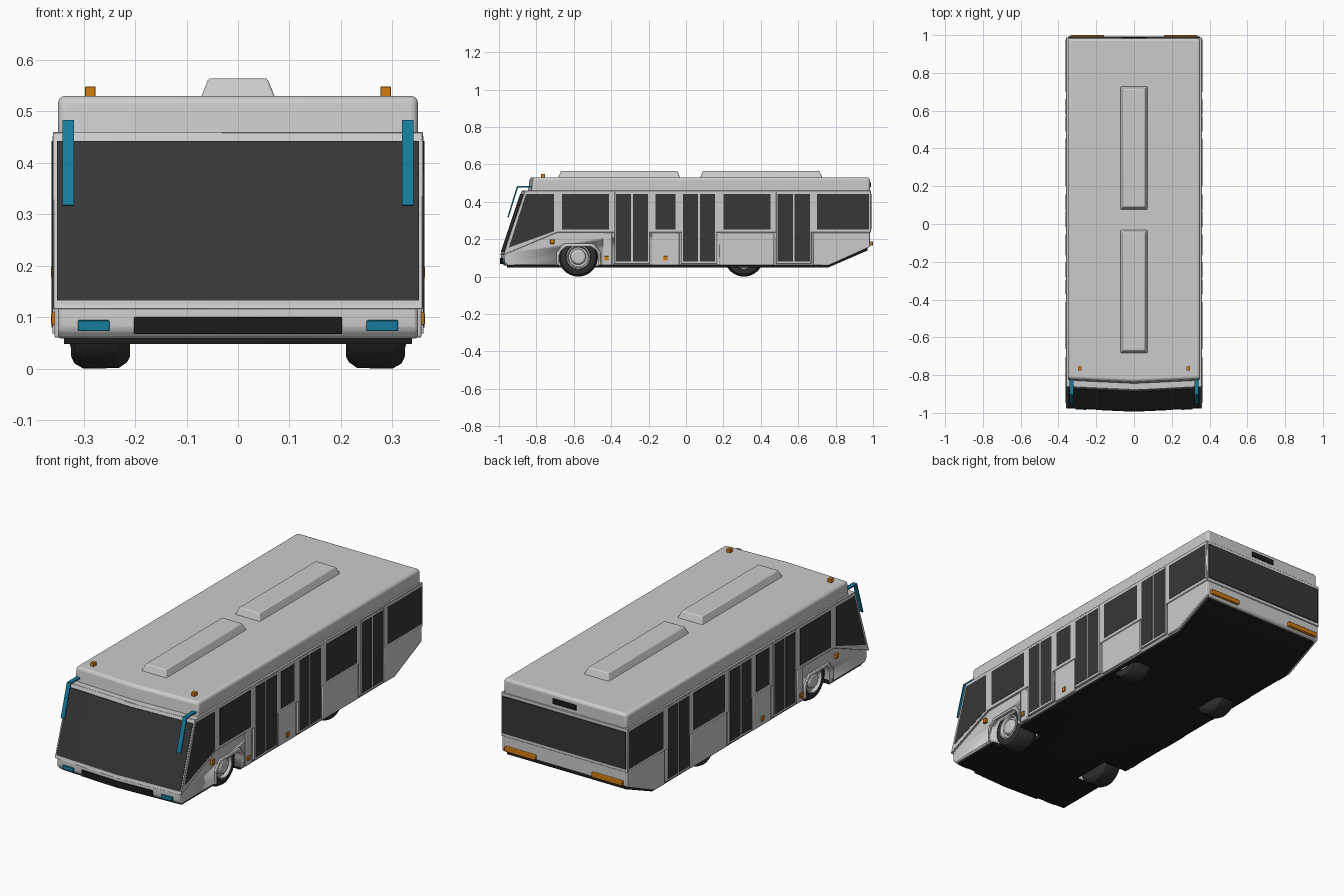
import bpy, bmesh, math

if "Cube" in bpy.data.objects:
    bpy.data.objects.remove(bpy.data.objects["Cube"])


def material(name, col):
    m = bpy.data.materials.new(name)
    m.diffuse_color = (*col, 1)
    m.use_nodes = True
    m.node_tree.nodes["Principled BSDF"].inputs["Base Color"].default_value = m.diffuse_color
    return m


GLASS = material("dark_glass", (0.038, 0.038, 0.038))
BLACK = material("black", (0.012, 0.011, 0.01))
RUBBER = material("rubber", (0.03, 0.03, 0.03))
ORANGE = material("orange", (0.65, 0.2, 0.005))
BLUE = material("blue", (0.008, 0.2, 0.33))


def finish(name, bm, mat=None, bevel=0, seg=2):
    bmesh.ops.recalc_face_normals(bm, faces=bm.faces)
    me = bpy.data.meshes.new(name)
    bm.to_mesh(me)
    bm.free()
    ob = bpy.data.objects.new(name, me)
    bpy.context.collection.objects.link(ob)
    if mat:
        me.materials.append(mat)
    if bevel:
        b = ob.modifiers.new("bevel", 'BEVEL')
        b.width, b.segments, b.limit_method = bevel, seg, 'ANGLE'
    bpy.ops.object.select_all(action='DESELECT')
    ob.select_set(True)
    bpy.context.view_layer.objects.active = ob
    bpy.ops.object.shade_smooth_by_angle(angle=math.radians(30))
    return ob


def prism(name, prof, xs, mat=None, bevel=0, seg=2):
    """Side profile (y, z) run through x stations; the nose is slightly V shaped in plan."""
    bm = bmesh.new()
    rings = []
    for x in xs:
        vee = 0.017 * (1 - min(abs(x) / 0.36, 1))
        rings.append([bm.verts.new((x, y - (vee if y < -0.8 else 0), z)) for y, z in prof])
    n = len(prof)
    for a, b in zip(rings, rings[1:]):
        for i in range(n):
            bm.faces.new((a[i], a[(i + 1) % n], b[(i + 1) % n], b[i]))
    bm.faces.new(rings[0])
    bm.faces.new(rings[-1])
    return finish(name, bm, mat, bevel, seg)


def rect(y0, y1, z0, z1):
    return [(y0, z0), (y1, z0), (y1, z1), (y0, z1)]


def pair(name, prof, x0, x1, mat=None, bevel=0):
    """The same side piece on the left and the right."""
    return [prism(f"{side}_{name}", prof, (s * x0, s * x1), mat, bevel)
            for s, side in ((-1, "left"), (1, "right"))]


def lathe(name, prof, y, z, s, mat):
    bm = bmesh.new()
    vs = [bm.verts.new((s * x, y, z + r)) for x, r in prof]
    es = [bm.edges.new(e) for e in zip(vs, vs[1:])]
    bmesh.ops.spin(bm, geom=vs + es, cent=(0, y, z), axis=(1, 0, 0),
                   angle=2 * math.pi, steps=40)
    bmesh.ops.remove_doubles(bm, verts=bm.verts, dist=1e-5)
    return finish(name, bm, mat)


def full(w):
    return (-w, 0, w)


# Main shell, window band, roof cap and dark underbody
body = prism("lower_body", [(-0.955, 0.058), (-0.97, 0.075), (-0.973, 0.125), (-0.862, 0.45),
                            (0.98, 0.45), (0.985, 0.16), (0.755, 0.058)], full(0.35), None, 0.007)
prism("window_band", [(-0.976, 0.115), (-0.861, 0.46), (0.988, 0.46), (0.988, 0.235),
                      (-0.69, 0.235)], full(0.36), None, 0.002, 1)
prism("roof", [(-0.83, 0.44), (-0.818, 0.53), (0.983, 0.53), (0.985, 0.44)],
      full(0.35), None, 0.014, 3)
floor = prism("underbody", [(-0.94, 0.07), (-0.94, 0.048), (0.76, 0.048), (0.972, 0.14),
                            (0.968, 0.16), (0.75, 0.07)], full(0.338), BLACK)

# Front wheel arches: fender trims, then openings cut through trim, body and floor
fenders = pair("fender", [(-0.692, 0.06), (-0.692, 0.13), (-0.655, 0.176), (-0.49, 0.176),
                          (-0.455, 0.13), (-0.455, 0.06)], 0.34, 0.357, None, 0.004)
cutters = pair("arch_cutter", [(-0.68, 0), (-0.68, 0.11), (-0.667, 0.14), (-0.64, 0.161),
                               (-0.51, 0.161), (-0.48, 0.14), (-0.467, 0.11), (-0.467, 0)],
               0.2, 0.4)
for ob in [body, floor] + fenders:
    bpy.context.view_layer.objects.active = ob
    for m in list(ob.modifiers):
        bpy.ops.object.modifier_apply(modifier=m.name)
    for c in cutters:
        if ob in fenders and fenders.index(ob) != cutters.index(c):
            continue
        m = ob.modifiers.new("arch", 'BOOLEAN')
        m.operation, m.object, m.solver = 'DIFFERENCE', c, 'EXACT'
        bpy.ops.object.modifier_apply(modifier=m.name)
for c in cutters:
    bpy.data.objects.remove(c)

# Side windows
pair("cab_window", [(-0.947, 0.155), (-0.855, 0.442), (-0.705, 0.442), (-0.705, 0.242)],
     0.35, 0.3615, GLASS)
for i, (a, b) in enumerate([(-0.663, -0.412), (-0.163, -0.056), (0.2, 0.452), (0.7, 0.978)]):
    pair(f"side_window_{i}", rect(a, b, 0.252, 0.442), 0.35, 0.3615, GLASS)

# Double doors with frames
for i, y in enumerate((-0.288, 0.07, 0.576)):
    pair(f"door_frame_{i}", rect(y - 0.094, y + 0.094, 0.068, 0.453), 0.34, 0.3608, None, 0.002)
    for k in (-1, 1):
        a, b = sorted((y + k * 0.005, y + k * 0.086))
        pair(f"door_leaf_{i}_{k}", rect(a, b, 0.08, 0.442), 0.35, 0.3622, GLASS)

# Skirt panels between the doors
for i, (a, b) in enumerate([(-0.445, -0.395), (-0.183, -0.034), (0.177, 0.47)]):
    pair(f"skirt_{i}", rect(a, b, 0.06, 0.236), 0.34, 0.357, None, 0.004)
pair("rear_skirt", [(0.68, 0.06), (0.765, 0.06), (0.983, 0.158), (0.983, 0.236), (0.68, 0.236)],
     0.34, 0.357, None, 0.004)


# Windscreen lies on the sloping front of the band
def slope(z, d):
    return (-0.976 + (z - 0.115) / 3 - d, z)


prism("windscreen", [slope(0.132, 0.003), slope(0.442, 0.003), slope(0.442, -0.01),
                     slope(0.132, -0.01)], full(0.352), GLASS)

# Front grille and headlights, rear window, vent and tail lights
prism("front_grille", rect(-0.977, -0.95, 0.067, 0.1), full(0.202), BLACK, 0.002)
pair("headlight", rect(-0.979, -0.95, 0.073, 0.094), 0.25, 0.311, BLUE, 0.002)
prism("rear_window", rect(0.97, 0.993, 0.252, 0.442), full(0.35), GLASS)
prism("rear_vent", rect(0.97, 0.99, 0.478, 0.504), full(0.066), BLACK)
pair("tail_light", rect(0.97, 1.0, 0.165, 0.188), 0.16, 0.335, ORANGE, 0.003)

# Orange markers on the sides and roof
for i, (y, z) in enumerate([(-0.715, 0.187), (-0.425, 0.097), (-0.11, 0.097)]):
    pair(f"side_marker_{i}", rect(y - 0.011, y + 0.011, z - 0.012, z + 0.012),
         0.345, 0.363, ORANGE, 0.002)
pair("roof_marker", rect(-0.776, -0.754, 0.525, 0.548), 0.277, 0.297, ORANGE, 0.001)

# Mirrors: bent arms hanging from the roof front
pair("mirror", [(-0.82, 0.483), (-0.902, 0.483), (-0.953, 0.318), (-0.947, 0.316),
                (-0.897, 0.476), (-0.82, 0.476)], 0.319, 0.341, BLUE)

# Tapered roof units
for name, y0, y1 in (("front", -0.685, -0.03), ("rear", 0.075, 0.73)):
    bm = bmesh.new()
    lo, hi = [[bm.verts.new((sx * (0.073 - d), (y0 + d) if sy < 0 else (y1 - d), z))
               for sx, sy in ((-1, -1), (1, -1), (1, 1), (-1, 1))]
              for d, z in ((0, 0.525), (0.016, 0.564))]
    for i in range(4):
        j = (i + 1) % 4
        bm.faces.new((lo[i], lo[j], hi[j], hi[i]))
    bm.faces.new(lo)
    bm.faces.new(hi)
    finish(f"{name}_roof_unit", bm, None, 0.004)

# Wheels
TYRE = [(0.21, 0), (0.21, 0.082), (0.216, 0.093), (0.232, 0.104), (0.3, 0.105),
        (0.318, 0.095), (0.325, 0.08), (0.324, 0.066), (0.31, 0.062)]
RIM = [(0.31, 0.064), (0.325, 0.064), (0.327, 0.058), (0.312, 0.052), (0.31, 0.042),
       (0.324, 0.036), (0.328, 0.03), (0.328, 0)]
for axle, y in (("front", -0.576), ("rear", 0.31)):
    for s, side in ((-1, "left"), (1, "right")):
        lathe(f"{axle}_{side}_tyre", TYRE, y, 0.105, s, RUBBER)
        lathe(f"{axle}_{side}_rim", RIM, y, 0.105, s, None)
